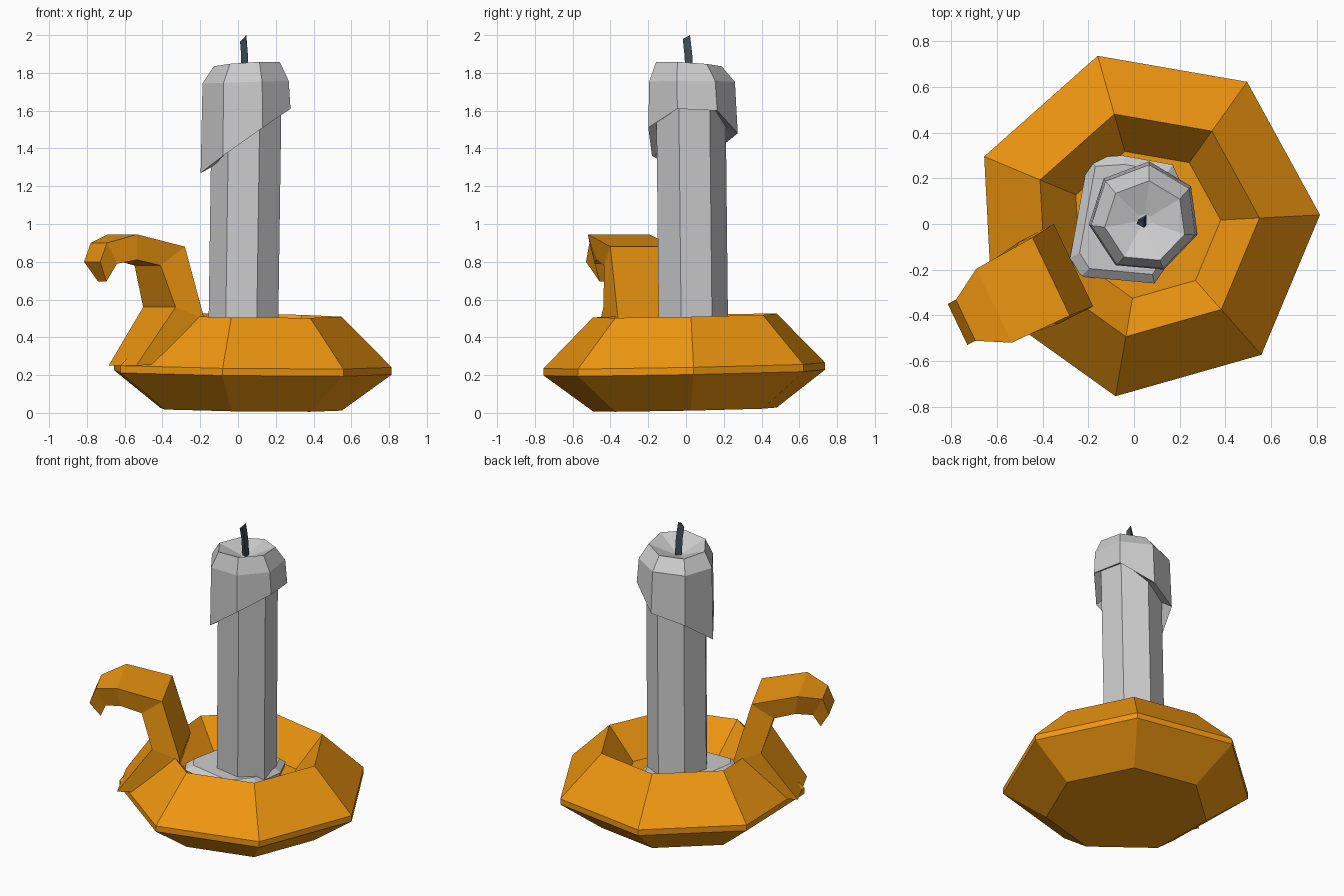
import bpy, bmesh
from math import sin, cos, radians, pi
from mathutils import Vector

if "Cube" in bpy.data.objects:
    bpy.data.objects.remove(bpy.data.objects["Cube"])


def material(name, color):
    m = bpy.data.materials.new(name)
    m.diffuse_color = color
    m.use_nodes = True
    m.node_tree.nodes["Principled BSDF"].inputs["Base Color"].default_value = m.diffuse_color
    return m


def loft(name, rings, mat=None):
    """Skin a stack of equal-sized point rings and close both ends."""
    bm = bmesh.new()
    loops = [[bm.verts.new(p) for p in ring] for ring in rings]
    n = len(loops[0])
    for a, b in zip(loops, loops[1:]):
        for i in range(n):
            j = (i + 1) % n
            bm.faces.new((a[i], a[j], b[j], b[i]))
    bm.faces.new(loops[0][::-1])
    bm.faces.new(loops[-1])
    bmesh.ops.recalc_face_normals(bm, faces=bm.faces)
    me = bpy.data.meshes.new(name)
    bm.to_mesh(me)
    bm.free()
    ob = bpy.data.objects.new(name, me)
    bpy.context.collection.objects.link(ob)
    if mat:
        me.materials.append(mat)
    return ob


def ring(cx, cy, r, z, phase, tilt=(0, 0), n=7):
    """Regular polygon ring; z may be one height or one per corner."""
    pts = []
    for i in range(n):
        a = radians(phase) + 2 * pi * i / n
        x, y = cx + r * cos(a), cy + r * sin(a)
        h = z[i] if isinstance(z, (list, tuple)) else z
        pts.append(Vector((x, y, h + tilt[0] * x + tilt[1] * y)))
    return pts


brass = material("brass", (0.87, 0.31, 0.005, 1))
char = material("char", (0.05, 0.075, 0.095, 1))

# Seven-sided holder: underside, outer lip, rim, sunken dish
holder_profile = [(0.50, 0.018), (0.765, 0.212), (0.765, 0.25),
                  (0.50, 0.515), (0.33, 0.31)]
loft("holder", [ring(0.05, 0, r, z, 3, (-0.012, 0.02)) for r, z in holder_profile], brass)

# Curled handle: each section pairs an upper and a lower edge (distance, height, half width)
origin = Vector((-0.265, -0.18, 0))
along = Vector((-0.89, -0.455, 0))
across = Vector((-0.43, 0.90, 0))
sections = [
    ((0.06, 0.27, 0.19), (0.39, 0.25, 0.17)),
    ((0.00, 0.50, 0.20), (0.17, 0.56, 0.20)),
    ((0.11, 0.88, 0.19), (0.24, 0.78, 0.16)),
    ((0.39, 0.945, 0.18), (0.37, 0.81, 0.14)),
    ((0.53, 0.90, 0.10), (0.47, 0.79, 0.10)),
    ((0.57, 0.80, 0.10), (0.51, 0.695, 0.05)),
]


def edge(t, z, w):
    c = origin + along * t + Vector((0, 0, z))
    return c + across * w, c - across * w


handle_rings = []
for top, under in sections:
    tb, tf = edge(*top)
    ub, uf = edge(*under)
    handle_rings.append([tb, tf, uf, ub])
loft("handle", handle_rings, brass)

# Candle shaft, leaning slightly
loft("candle", [ring(0.03, 0.035, 0.19, 0.30, -18),
                ring(0.05, 0.02, 0.19, 1.70, -18)])

# Melted wax cap with uneven drips and a hollow top
drips = [1.61, 1.60, 1.48, 1.42, 1.27, 1.36, 1.51]
loft("wax_cap", [
    ring(0.045, 0.025, 0.17, [z + 0.04 for z in drips], -18),
    ring(0.045, 0.03, 0.245, drips, -18),
    ring(0.045, 0.025, 0.235, 1.75, -18, (0.03, 0)),
    ring(0.05, 0.01, 0.18, 1.842, -18, (0.06, -0.06)),
    ring(0.045, 0.015, 0.03, 1.785, -18),
])

# Wick, three-sided and slanted at the tip
wick = [ring(0.043, 0.02, 0.024, 1.77, 60, n=3),
        ring(0.040, 0.012, 0.024, 1.90, 60, n=3),
        ring(0.033, 0.002, 0.022, [2.0, 1.965, 1.98], 60, n=3)]
loft("wick", wick, char)

# Wax puddle spilled in the dish
outline = [(-0.20, 0.29), (-0.05, 0.30), (0.17, 0.26), (0.23, 0.12), (0.20, -0.10),
           (0.09, -0.26), (-0.23, -0.23), (-0.28, -0.15)]
puddle = []
for s, z in ((0.95, 0.30), (1.0, 0.355), (0.86, 0.385)):
    puddle.append([Vector((0.02 + (x - 0.02) * s, 0.02 + (y - 0.02) * s, z - 0.06 * x))
                   for x, y in outline])
loft("wax_puddle", puddle)
